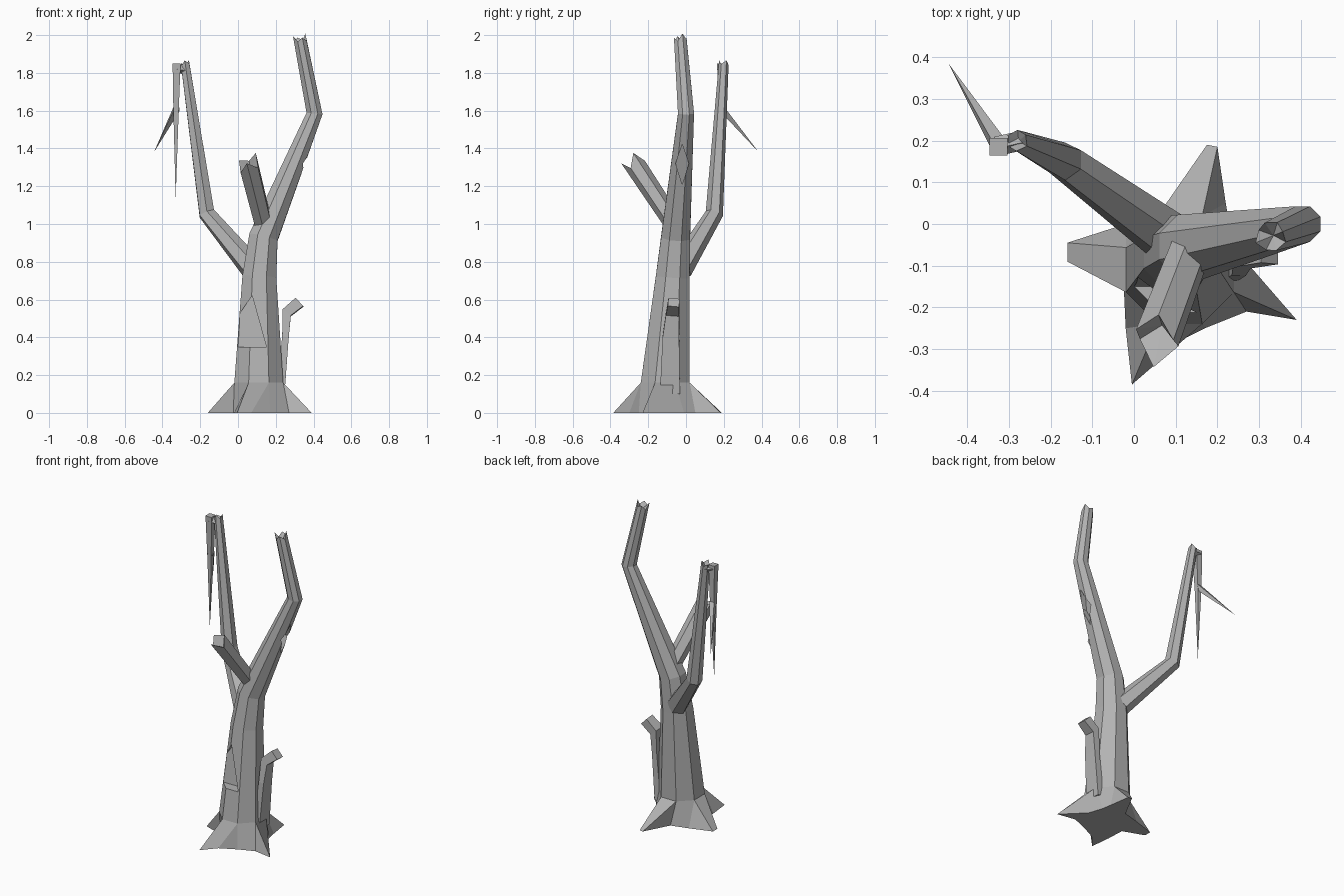
import bpy, bmesh, math
from mathutils import Vector

cube = bpy.data.objects.get("Cube")
if cube:
    bpy.data.objects.remove(cube, do_unlink=True)

bark = bpy.data.materials.new("grey bark")
bark.use_nodes = True
bark.diffuse_color = (0.45, 0.45, 0.45, 1)
bark.node_tree.nodes["Principled BSDF"].inputs["Base Color"].default_value = bark.diffuse_color


def finish(name, bm):
    bmesh.ops.recalc_face_normals(bm, faces=bm.faces[:])
    mesh = bpy.data.meshes.new(name)
    bm.to_mesh(mesh)
    bm.free()
    mesh.materials.append(bark)
    obj = bpy.data.objects.new(name, mesh)
    bpy.context.collection.objects.link(obj)
    return obj


def ring_points(centre, direction, radius, sides):
    u = (Vector((1, 0, 0)) - direction * direction.x).normalized()
    v = direction.cross(u)
    angles = [math.tau * (i + 0.5) / sides for i in range(sides)]
    return [centre + radius * (u * math.cos(a) + v * math.sin(a)) for a in angles]


def limb(name, path, sides=6, jag=0.0, start=None):
    """Loft rings along (x, y, z, radius) points; jag breaks off the far end."""
    bm = bmesh.new()
    pts = [Vector(p[:3]) for p in path]
    rings = []
    for i, p in enumerate(pts):
        before = (p - pts[i - 1]).normalized() if i else Vector()
        after = (pts[i + 1] - p).normalized() if i + 1 < len(pts) else Vector()
        d = start if start and i == 0 else (before + after).normalized()
        if path[i][3] == 0:
            rings.append([bm.verts.new(p)] * sides)
            continue
        ring = ring_points(p, d, path[i][3], sides)
        if i + 1 == len(pts):
            ring = [q + d * jag * (1, -0.5, 0.3, -0.8)[k % 4] for k, q in enumerate(ring)]
        rings.append([bm.verts.new(q) for q in ring])
    for a, b in zip(rings, rings[1:]):
        for k in range(sides):
            j = (k + 1) % sides
            bm.faces.new([a[k], a[j], b[j]] + ([b[k]] if b[k] != b[j] else []))
    bm.faces.new(rings[0][::-1])
    if path[-1][3]:
        hollow = bm.verts.new(pts[-1] - d * (jag * 1.5))
        for k in range(sides):
            bm.faces.new((rings[-1][k], rings[-1][(k + 1) % sides], hollow))
    return finish(name, bm)


def carve(target, name, outline, depth):
    """Cut a prism made by sweeping an outline along depth."""
    bm = bmesh.new()
    face = bm.faces.new([bm.verts.new(p) for p in outline])
    swept = bmesh.ops.extrude_face_region(bm, geom=[face], use_keep_orig=True)["geom"]
    moved = [g for g in swept if isinstance(g, bmesh.types.BMVert)]
    bmesh.ops.translate(bm, verts=moved, vec=depth)
    cutter = finish(name, bm)
    cutter.hide_render = True
    cutter.hide_set(True)
    cutter.display_type = 'WIRE'
    mod = target.modifiers.new(name, 'BOOLEAN')
    mod.operation = 'DIFFERENCE'
    mod.solver = 'EXACT'
    mod.object = cutter


# Roots: star-shaped foot, two ground points for every corner of the trunk
ground = [(.26, -.10), (.23, -.01), (.22, .05), (.20, .185), (.175, .19), (.09, .03),
          (-.02, 0), (-.16, -.045), (-.16, -.09), (-.025, -.14), (-.02, -.25),
          (-.005, -.385), (.07, -.3), (.17, -.25), (.27, -.21), (.39, -.23)]
bm = bmesh.new()
foot = [bm.verts.new((x, y, 0)) for x, y in ground]
collar = [bm.verts.new(p) for p in ring_points(Vector((.11, -.11, .16)), Vector((0, 0, 1)), .14, 8)]
for k in range(8):
    bm.faces.new((foot[2 * k], foot[2 * k + 1], collar[k]))
    bm.faces.new((foot[2 * k + 1], foot[(2 * k + 2) % 16], collar[(k + 1) % 8], collar[k]))
bm.faces.new(foot[::-1])
bm.faces.new(collar)
finish("roots", bm)

# Trunk running into the tall main branch
trunk = limb("trunk", [(.11, -.11, .16, .14), (.113, -.07, .72, .097), (.135, -.055, .93, .083),
                       (.405, 0, 1.585, .046), (.328, -.03, 1.98, .036)],
             sides=8, jag=.022, start=Vector((0, 0, 1)))

# Hollow in the trunk front and knot hole in the main branch
carve(trunk, "hollow_cutter",
      [(-.03, -.15, .35), (.15, -.15, .35), (.075, -.12, .62), (-.01, -.13, .5)], (0, -.2, 0))
carve(trunk, "knot_cutter",
      [(.275, -.02, 1.21), (.315, -.055, 1.32), (.355, -.02, 1.42), (.315, .015, 1.32)], (.15, 0, 0))

# Side branches
limb("left_branch", [(.08, -.03, .76, .065), (-.165, .15, 1.055, .047), (-.28, .2, 1.85, .026)], jag=.015)
limb("front_stub", [(.14, -.05, .98, .05), (.055, -.275, 1.32, .056)], jag=.04)

# Broken twig hanging from the left branch
limb("twig_bridge", [(-.27, .2, 1.815, .024), (-.335, .185, 1.825, .024)], sides=4, jag=.01)
limb("hanging_twig", [(-.325, .185, 1.85, .03), (-.328, .19, 1.6, .02), (-.33, .185, 1.13, 0)], sides=4)
limb("twig_spike", [(-.325, .19, 1.61, .022), (-.445, .385, 1.38, 0)], sides=4)

# Flat shoot rising from the right root
shoot = limb("root_shoot", [(.225, -.085, .1, .075), (.245, -.08, .4, .062), (.268, -.07, .53, .05),
                            (.325, -.065, .585, .042)], sides=4, start=Vector((0, 0, 1)))
for v in shoot.data.vertices:
    centre = .225 + .043 * (v.co.z - .1) / .43 if v.co.z < .54 else v.co.x
    v.co.x = centre + (v.co.x - centre) * .4
